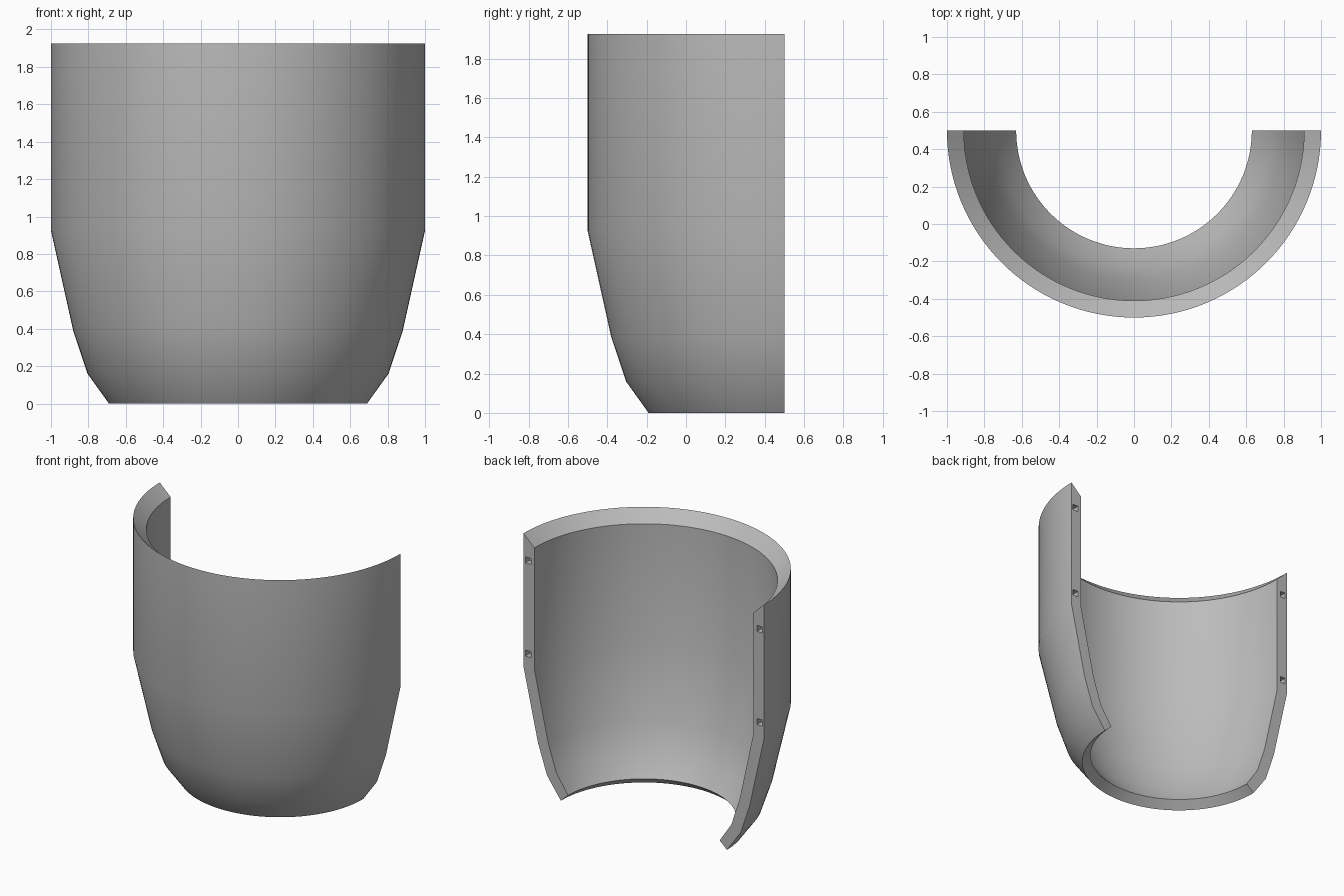
import bpy, bmesh, math
from mathutils import Matrix, Vector

cube = bpy.data.objects.get("Cube")
if cube:
    bpy.data.objects.remove(cube, do_unlink=True)

SEGMENTS = 64
AXIS_Y = 0.5      # the cut plane passes through the axis

grey = bpy.data.materials.new("warm_grey")
colour = (0.5, 0.5, 0.5, 1)
grey.use_nodes = True
grey.diffuse_color = colour
grey.node_tree.nodes["Principled BSDF"].inputs["Base Color"].default_value = colour


def add_object(name, bm):
    bmesh.ops.recalc_face_normals(bm, faces=bm.faces)
    mesh = bpy.data.meshes.new(name)
    bm.to_mesh(mesh)
    bm.free()
    mesh.materials.append(grey)
    obj = bpy.data.objects.new(name, mesh)
    bpy.context.collection.objects.link(obj)
    return obj


# Wall section as (radius, height): outside going down, inside going up
outer = [(1, 1.925), (1, 0.925), (0.88, 0.385), (0.805, 0.16), (0.69, 0)]
inner = [(0.63, 0.055), (0.727, 0.2), (0.796, 0.41), (0.91, 0.93), (0.91, 1.84)]

# Half shell: the section swept through half a turn
bm = bmesh.new()
section = bm.faces.new([bm.verts.new((r, AXIS_Y, z)) for r, z in outer + inner])
start = bmesh.ops.duplicate(bm, geom=[section])["geom"]
bmesh.ops.spin(bm, geom=start, cent=(0, AXIS_Y, 0), axis=(0, 0, 1),
               angle=-math.pi, steps=SEGMENTS, use_duplicate=False)
bmesh.ops.remove_doubles(bm, verts=bm.verts, dist=0.0005)
shell = add_object("half_shell", bm)

# Square peg sockets in both cut faces
bm = bmesh.new()
for side in (-1, 1):
    for z in (1.03, 1.73):
        place = Matrix.Translation(Vector((side * 0.962, AXIS_Y, z)))
        bmesh.ops.create_cube(bm, size=1, matrix=place @ Matrix.Diagonal((0.045, 0.1, 0.045, 1)))
cutter = add_object("socket_cutter", bm)
cutter.hide_render = True
cutter.hide_set(True)

sockets = shell.modifiers.new("sockets", 'BOOLEAN')
sockets.operation = 'DIFFERENCE'
sockets.solver = 'EXACT'
sockets.object = cutter
bpy.ops.object.select_all(action='DESELECT')
shell.select_set(True)
bpy.context.view_layer.objects.active = shell
bpy.ops.object.modifier_apply(modifier=sockets.name)
bpy.data.objects.remove(cutter, do_unlink=True)

# Smooth walls with crisp rims and cut faces
bpy.ops.object.shade_smooth_by_angle(angle=math.radians(30))
